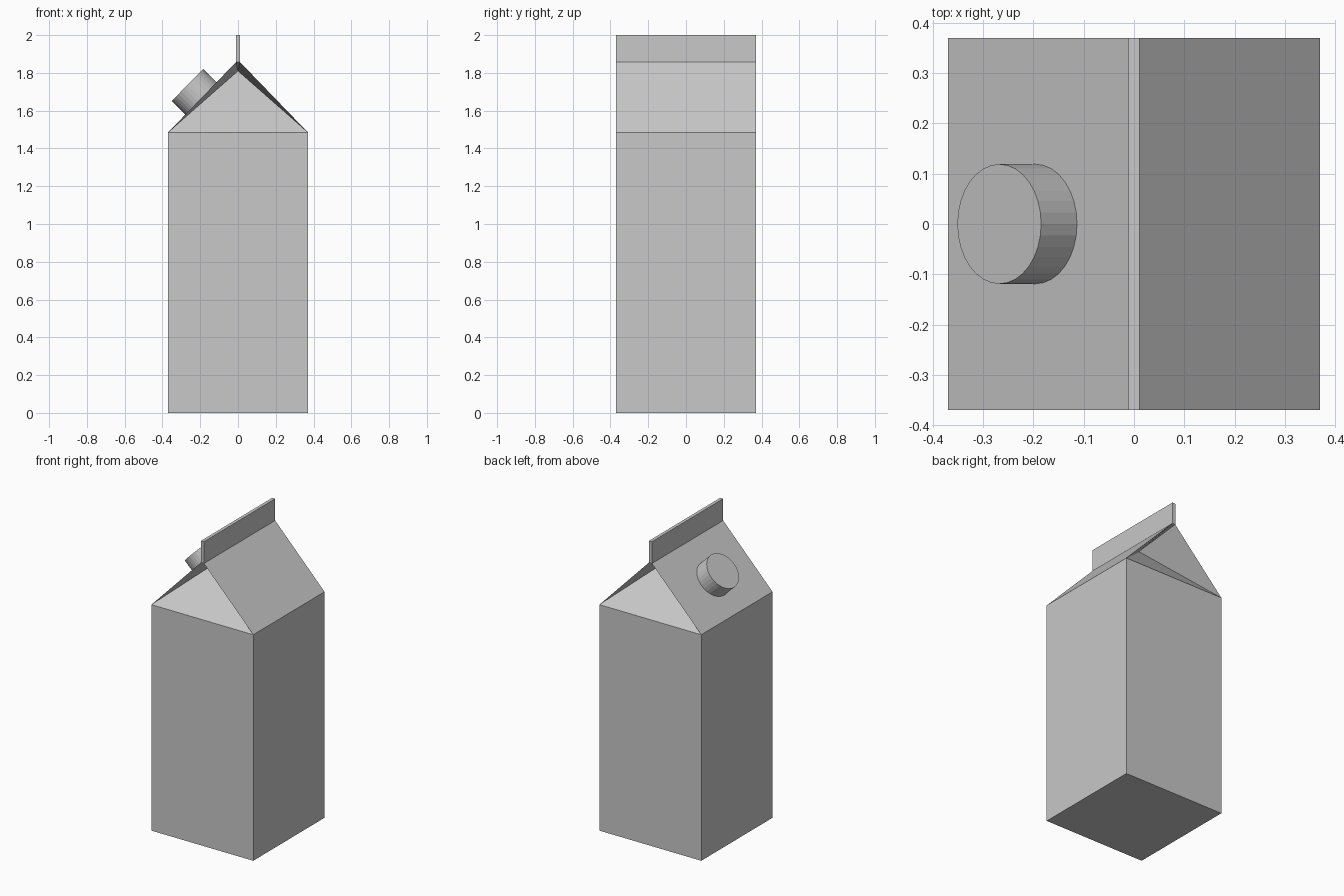
import bpy, bmesh
from mathutils import Vector

default_cube = bpy.data.objects.get("Cube")
if default_cube:
    bpy.data.objects.remove(default_cube, do_unlink=True)

# One plain grey for the whole model
grey = bpy.data.materials.new("light_grey")
grey.use_nodes = True
color = (0.58, 0.58, 0.58, 1)
grey.diffuse_color = color
grey.node_tree.nodes["Principled BSDF"].inputs["Base Color"].default_value = color

HALF = 0.37        # half width of the carton
FIN = 0.011        # half thickness of the sealed top
SHOULDER, RIDGE, TOP = 1.485, 1.857, 2.0


def finish(bm, name):
    bmesh.ops.recalc_face_normals(bm, faces=bm.faces)
    mesh = bpy.data.meshes.new(name)
    bm.to_mesh(mesh)
    bm.free()
    mesh.materials.append(grey)
    obj = bpy.data.objects.new(name, mesh)
    bpy.context.collection.objects.link(obj)
    return obj


# Carton: stacked rectangular rings joined by side walls
bm = bmesh.new()
rings = []
for half_x, z in ((HALF, 0), (HALF, SHOULDER), (FIN, RIDGE), (FIN, TOP)):
    corners = ((-1, -1), (1, -1), (1, 1), (-1, 1))
    rings.append([bm.verts.new((sx * half_x, sy * HALF, z)) for sx, sy in corners])
bm.faces.new(rings[0][::-1])
bm.faces.new(rings[-1])
for level in range(3):
    low, high = rings[level], rings[level + 1]
    for i in range(4):
        j = (i + 1) % 4
        if level == 1 and i in (0, 2):
            # Gable end folded inwards to a point under the roof
            side = -1 if i == 0 else 1
            fold = bm.verts.new((0, side * 0.045, 1.81))
            loop = (low[i], low[j], high[j], high[i])
            for k in range(4):
                bm.faces.new((loop[k], loop[(k + 1) % 4], fold))
        else:
            bm.faces.new((low[i], low[j], high[j], high[i]))
finish(bm, "carton")

# Round cap standing square on the sloping roof
bm = bmesh.new()
depth = 0.115
bmesh.ops.create_cone(bm, cap_ends=True, segments=32, radius1=0.119,
                      radius2=0.119, depth=depth)
cap = finish(bm, "cap")
axis = Vector((-1, 0, 0.98)).normalized()
cap.rotation_euler = axis.to_track_quat('Z', 'Y').to_euler()
cap.location = Vector((-0.268, 0, 1.736)) - axis * depth / 2
